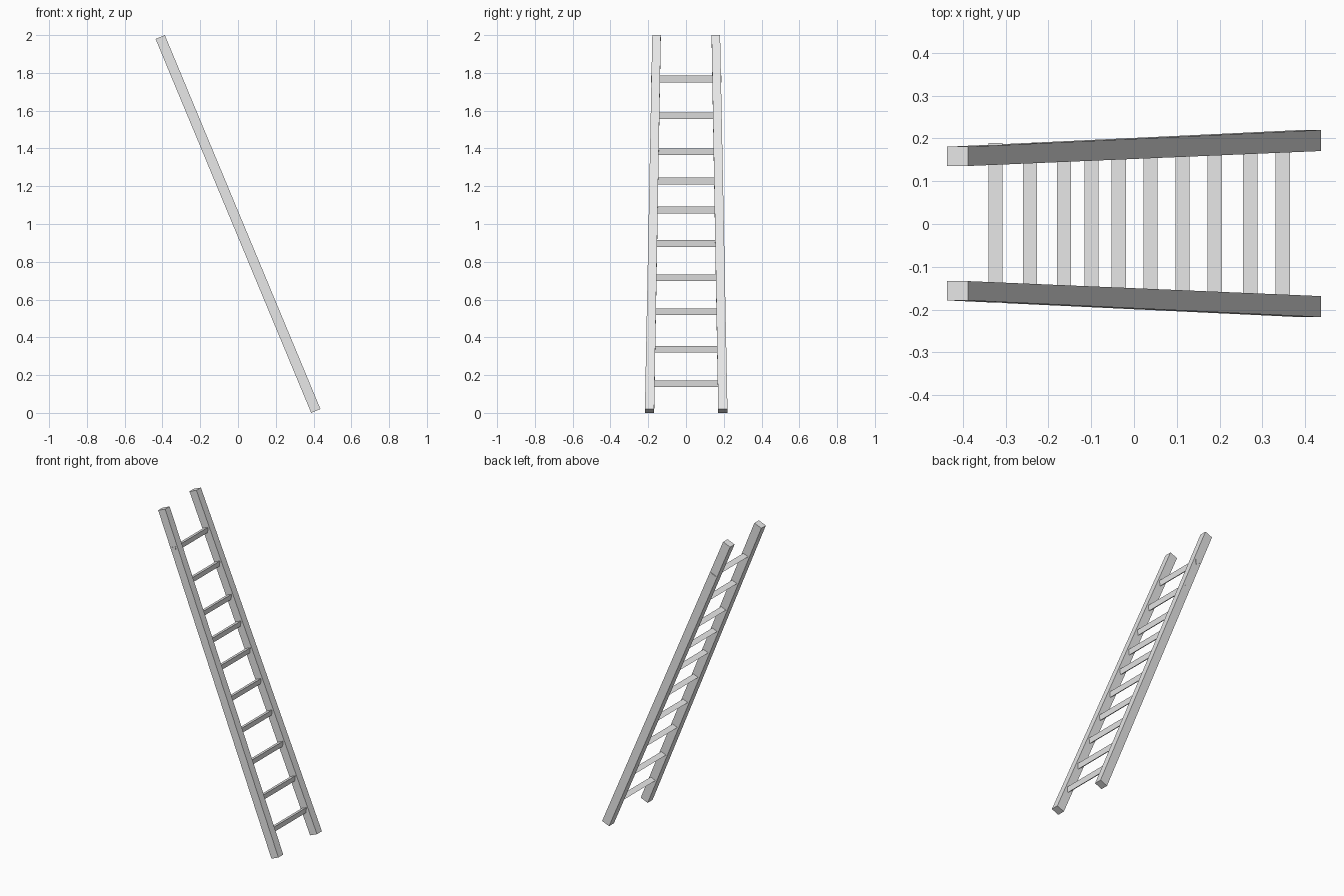
import bpy
import bmesh
from mathutils import Vector

if "Cube" in bpy.data.objects:
    bpy.data.objects.remove(bpy.data.objects["Cube"], do_unlink=True)

grey = bpy.data.materials.new("light_grey")
grey.use_nodes = True
grey.diffuse_color = (0.8, 0.8, 0.8, 1)
grey.node_tree.nodes["Principled BSDF"].inputs["Base Color"].default_value = (0.8, 0.8, 0.8, 1)

# Leaning frame: along the rails, and across their depth
foot = Vector((0.412, 0, 0.0102))
head = Vector((-0.412, 0, 1.9898))
along = (head - foot).normalized()
across = Vector((along.z, 0, -along.x))
side = Vector((0, 1, 0))


def prism(name, start, end):
    """Solid between two matching rings of points."""
    bm = bmesh.new()
    a = [bm.verts.new(p) for p in start]
    b = [bm.verts.new(p) for p in end]
    bm.faces.new(a)
    bm.faces.new(b)
    for i in range(len(a)):
        j = (i + 1) % len(a)
        bm.faces.new((a[i], a[j], b[j], b[i]))
    bmesh.ops.recalc_face_normals(bm, faces=bm.faces)
    mesh = bpy.data.meshes.new(name)
    bm.to_mesh(mesh)
    bm.free()
    mesh.materials.append(grey)
    obj = bpy.data.objects.new(name, mesh)
    bpy.context.collection.objects.link(obj)
    return obj


def rail_ring(centre, half_width, half_depth=0.0265):
    corners = ((-1, -1), (1, -1), (1, 1), (-1, 1))
    return [centre + across * u * half_depth + side * v * half_width for u, v in corners]


# Side rails, converging toward the top
for name, s in (("front_rail", -1), ("back_rail", 1)):
    prism(name,
          rail_ring(foot + side * (0.194 * s + 0.001), 0.0245),
          rail_ring(head + side * (0.157 * s + 0.001), 0.0225))

# Triangular rungs: flat tread square to the rails, point downward
tread, drop, reach = 0.018, 0.031, 0.187
heights = (0.165, 0.348, 0.547, 0.727, 0.908, 1.085, 1.239, 1.393, 1.584, 1.778)
for n, z in enumerate(heights, 1):
    mid = foot.lerp(head, (z - foot.z) / (head.z - foot.z)) + side * 0.002
    ring = [mid - across * tread, mid + across * tread, mid - along * drop]
    prism(f"rung_{n}", [p - side * reach for p in ring], [p + side * reach for p in ring])
